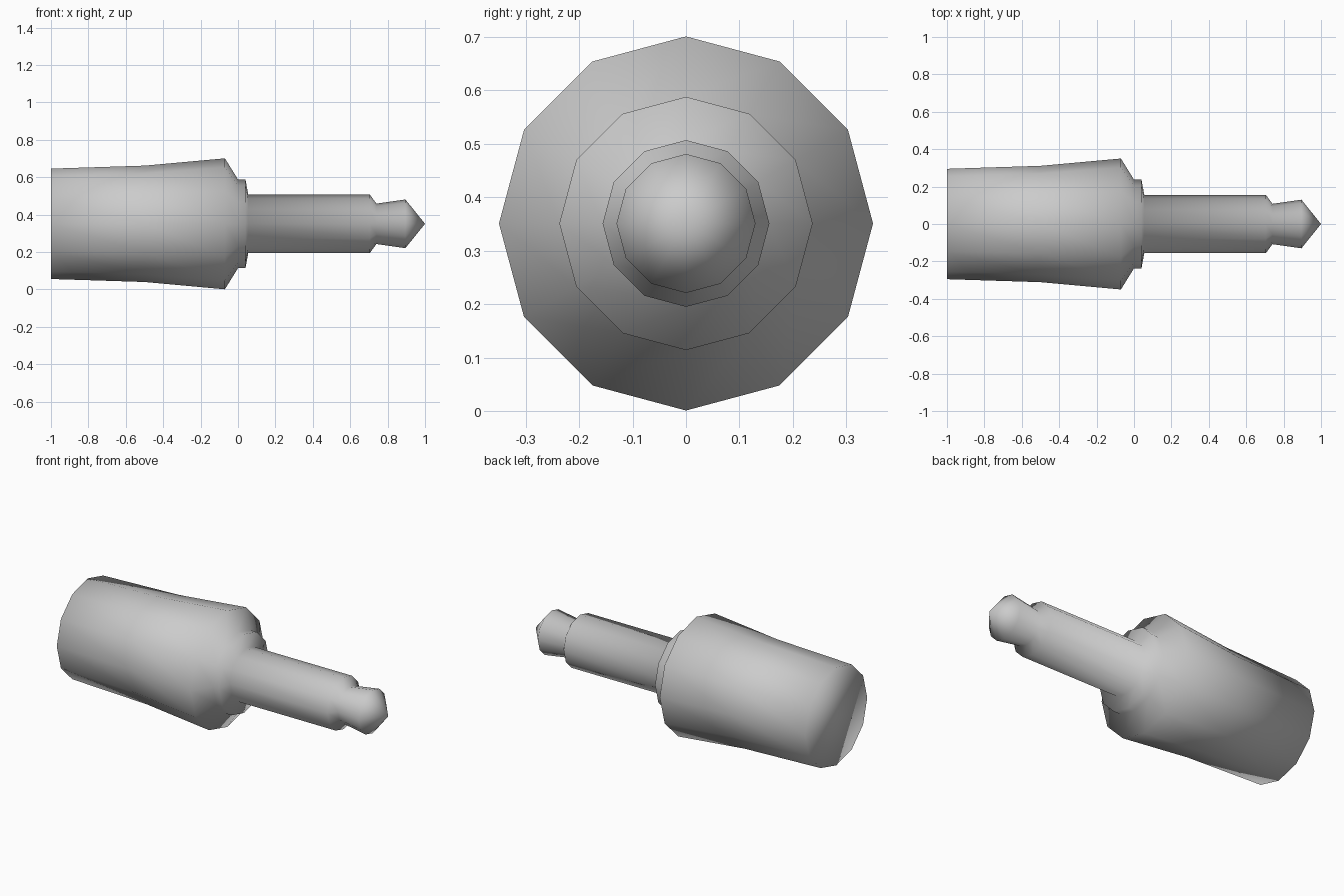
import bpy, bmesh
from math import sin, cos, pi

if "Cube" in bpy.data.objects:
    bpy.data.objects.remove(bpy.data.objects["Cube"])

SIDES = 12
AXIS_Z = 0.351

# Plug outline as (x, radius): grip, flange, shaft, neck groove, tip shoulder
profile = [(-1.0, 0.295), (-0.5, 0.311), (-0.07, 0.35), (0.0, 0.237),
           (0.04, 0.237), (0.055, 0.156), (0.705, 0.156),
           (0.74, 0.108), (0.895, 0.13)]
TIP_X = 1.0


def ring(bm, x, r):
    return [bm.verts.new((x, r * cos(2 * pi * i / SIDES),
                          AXIS_Z + r * sin(2 * pi * i / SIDES)))
            for i in range(SIDES)]


bm = bmesh.new()
rings = [ring(bm, x, r) for x, r in profile]

# Turned sides
for a, b in zip(rings, rings[1:]):
    for i in range(SIDES):
        j = (i + 1) % SIDES
        bm.faces.new((a[i], a[j], b[j], b[i]))

# Pointed tip
tip = bm.verts.new((TIP_X, 0, AXIS_Z))
for i in range(SIDES):
    bm.faces.new((rings[-1][i], rings[-1][(i + 1) % SIDES], tip))

# Flat back end
bm.faces.new(rings[0][::-1])

bmesh.ops.recalc_face_normals(bm, faces=bm.faces[:])
for f in bm.faces:
    f.smooth = True

mesh = bpy.data.meshes.new("audio_plug")
bm.to_mesh(mesh)
bm.free()
plug = bpy.data.objects.new("audio_plug", mesh)
bpy.context.collection.objects.link(plug)
